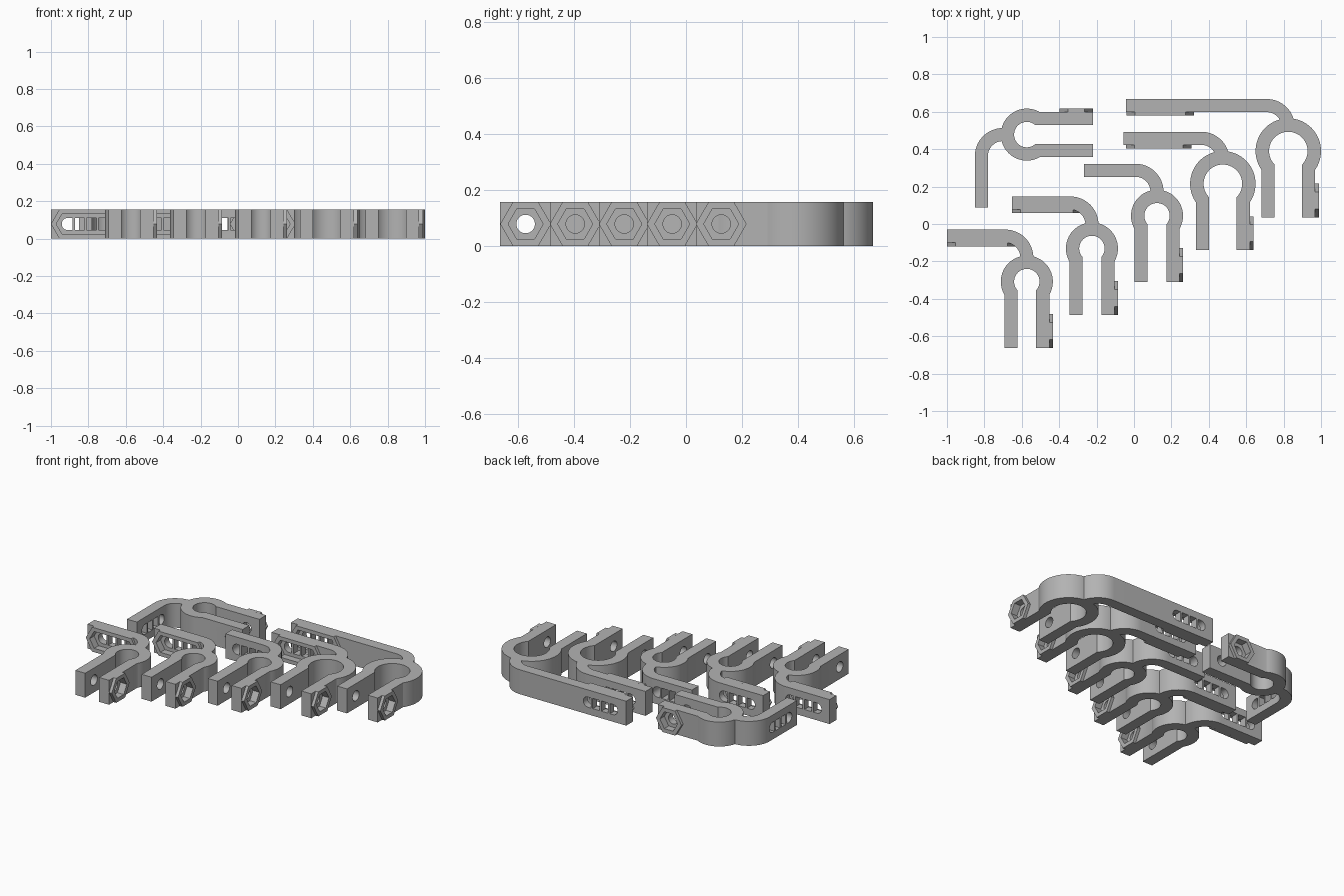
import bpy, bmesh
from math import sin, cos, pi, atan2, acos, sqrt, hypot
from mathutils import Matrix

if "Cube" in bpy.data.objects:
    bpy.data.objects.remove(bpy.data.objects["Cube"])

grey = bpy.data.materials.new("plain grey")
grey.use_nodes = True
grey.diffuse_color = (0.45, 0.45, 0.45, 1)
grey.node_tree.nodes["Principled BSDF"].inputs["Base Color"].default_value = grey.diffuse_color

HEIGHT = 0.157      # strip height
HALF = 0.035        # half the strip thickness
LEG = 0.355         # ring centre to leg tip
ARM_Y = 0.243       # ring centre to arm centre line
BEND = 0.115        # bend radius on the centre line
BOSS = 0.019        # how far a nut boss stands out
NUT = 0.0907        # nut boss corner radius
POCKET = 0.0625     # nut pocket corner radius
BOLT = 0.033        # bolt hole radius
DEPTH = 0.045       # nut pocket depth


def arc(cx, cy, r, a0, a1, n=28):
    """Points along an arc from angle a0 to a1."""
    steps = [a0 + (a1 - a0) * i / n for i in range(n + 1)]
    return [(cx + r * cos(a), cy + r * sin(a)) for a in steps]


def stretched(c0, c1, r, n):
    """Polygon with n sides (6 = nut, more = round), pulled out from c0 to c1."""
    shift = 0 if n == 6 else pi / n
    angles = [shift + 2 * pi * k / n for k in range(n)]
    return [((c1 if cos(a) > 0 else c0) + r * cos(a), HEIGHT / 2 + r * sin(a)) for a in angles]


def along_x(u, v, d):
    return (u, d, v)


def along_y(u, v, d):
    return (d, u, v)


def upright(u, v, d):
    return (u, v, d)


def prism(name, points, frame, d0, d1):
    """Extrude a flat outline between two depths."""
    bm = bmesh.new()
    low = [bm.verts.new(frame(u, v, d0)) for u, v in points]
    high = [bm.verts.new(frame(u, v, d1)) for u, v in points]
    bm.faces.new(low)
    bm.faces.new(high)
    for i in range(len(low)):
        j = (i + 1) % len(low)
        bm.faces.new((low[i], low[j], high[j], high[i]))
    bmesh.ops.recalc_face_normals(bm, faces=bm.faces)
    mesh = bpy.data.meshes.new(name)
    bm.to_mesh(mesh)
    bm.free()
    mesh.materials.append(grey)
    obj = bpy.data.objects.new(name, mesh)
    bpy.context.collection.objects.link(obj)
    return obj


def cut(obj, cutters):
    """Cut all cutters out of the object and bake the result."""
    for c in cutters:
        mod = obj.modifiers.new("cut", 'BOOLEAN')
        mod.operation = 'DIFFERENCE'
        mod.solver = 'EXACT'
        mod.object = c
    graph = bpy.context.evaluated_depsgraph_get()
    baked = bpy.data.meshes.new_from_object(obj.evaluated_get(graph))
    obj.modifiers.clear()
    obj.data = baked


def clamp_outline(end, ring, bore, gap):
    """Arm, bend, open ring and two legs as one outline around the ring centre."""
    bx, by = -BEND, ARM_Y - BEND
    dist, toward = hypot(bx, by), atan2(-by, -bx)

    def meet(r):
        phi = toward + acos((r * r + dist * dist - ring * ring) / (2 * r * dist))
        return phi, atan2(by + r * sin(phi), bx + r * cos(phi))

    outer, inner = BEND + HALF, BEND - HALF
    phi_out, psi_out = meet(outer)
    phi_in, psi_in = meet(inner)
    side = gap + 2 * HALF
    foot = atan2(-sqrt(ring ** 2 - side ** 2), side)
    lip = atan2(-sqrt(bore ** 2 - gap ** 2), gap)
    points = [(end, ARM_Y + HALF)]
    points += arc(bx, by, outer, pi / 2, phi_out)
    points += arc(0, 0, ring, psi_out, foot)[1:]
    points += [(side, -LEG), (gap, -LEG)]
    points += arc(0, 0, bore, lip, pi - lip, 40)
    points += [(-gap, -LEG), (-side, -LEG)]
    points += arc(0, 0, ring, pi - foot, psi_in)
    points += arc(bx, by, inner, phi_in, pi / 2)[1:]
    points += [(end, ARM_Y - HALF)]
    return points


def make_clamp(label, x, y, end, big=False, boss=None, turn=0):
    ring, bore, gap = (0.175, 0.103, 0.074) if big else (0.139, 0.068, 0.05)
    side = gap + 2 * HALF
    bolt_y = -LEG + NUT
    arm_face = ARM_Y - HALF
    body = prism(label + "_body", clamp_outline(end, ring, bore, gap), upright, 0, HEIGHT)
    solids = [body]

    # bolt hole through both legs, nut boss and pocket on one leg
    cutters = [
        prism("bolt_cutter", stretched(bolt_y, bolt_y, BOLT, 32), along_y, -0.4, 0.4),
        prism("nut_cutter", stretched(bolt_y, bolt_y, POCKET, 6), along_y,
              side + BOSS - DEPTH, side + 0.1)]
    solids.append(prism(label + "_leg_nut_boss", stretched(bolt_y, bolt_y, NUT, 6),
                        along_y, side, side + BOSS))

    # adjusting slot in the arm, with a long nut boss on some clamps
    rib_front = arm_face
    if boss:
        c0, c1 = end + boss[0] + NUT, end + boss[1] - NUT
        solids.append(prism(label + "_arm_nut_boss", stretched(c0, c1, NUT, 6),
                            along_x, arm_face - BOSS, arm_face))
        rib_front = arm_face - BOSS + DEPTH
        cutters.append(prism("long_nut_cutter", stretched(c0, c1, POCKET, 6),
                             along_x, arm_face - 0.03, rib_front))
    else:
        c0, c1 = end + 0.085, end + 0.245
    cutters.append(prism("slot_cutter", stretched(c0, c1, BOLT, 32), along_x,
                         arm_face - 0.04, ARM_Y + 0.08))
    for s in solids:
        cut(s, cutters)
    for c in cutters:
        bpy.data.objects.remove(c)

    # thin upright ribs across the slot
    first, span = c0 - BOLT, c1 - c0 + 2 * BOLT
    for i in (1, 2, 3):
        m = first + span * i / 4
        z0, z1 = HEIGHT / 2 - BOLT, HEIGHT / 2 + BOLT
        box = [(m - 0.006, z0), (m + 0.006, z0), (m + 0.006, z1), (m - 0.006, z1)]
        solids.append(prism(f"{label}_slot_rib_{i}", box, along_x, rib_front, ARM_Y + HALF))

    # place the clamp and shade the curves
    bpy.ops.object.select_all(action='DESELECT')
    for s in solids:
        s.matrix_world = Matrix.Translation((x, y, 0)) @ Matrix.Rotation(turn, 4, 'Z')
        s.select_set(True)
    bpy.context.view_layer.objects.active = body
    bpy.ops.object.shade_smooth_by_angle(angle=pi / 6)


make_clamp("clamp_one", -0.573, -0.308, -0.427, boss=(0, 0.37))
make_clamp("clamp_two", -0.225, -0.131, -0.427, boss=(0, 0.37))
make_clamp("clamp_three", 0.123, 0.044, -0.39)
make_clamp("clamp_four", 0.475, 0.215, -0.532, big=True, boss=(0.014, 0.364))
make_clamp("clamp_five", 0.825, 0.39, -0.867, big=True, boss=(0.003, 0.363))
make_clamp("clamp_six", -0.573, 0.478, -0.39, turn=pi / 2)
